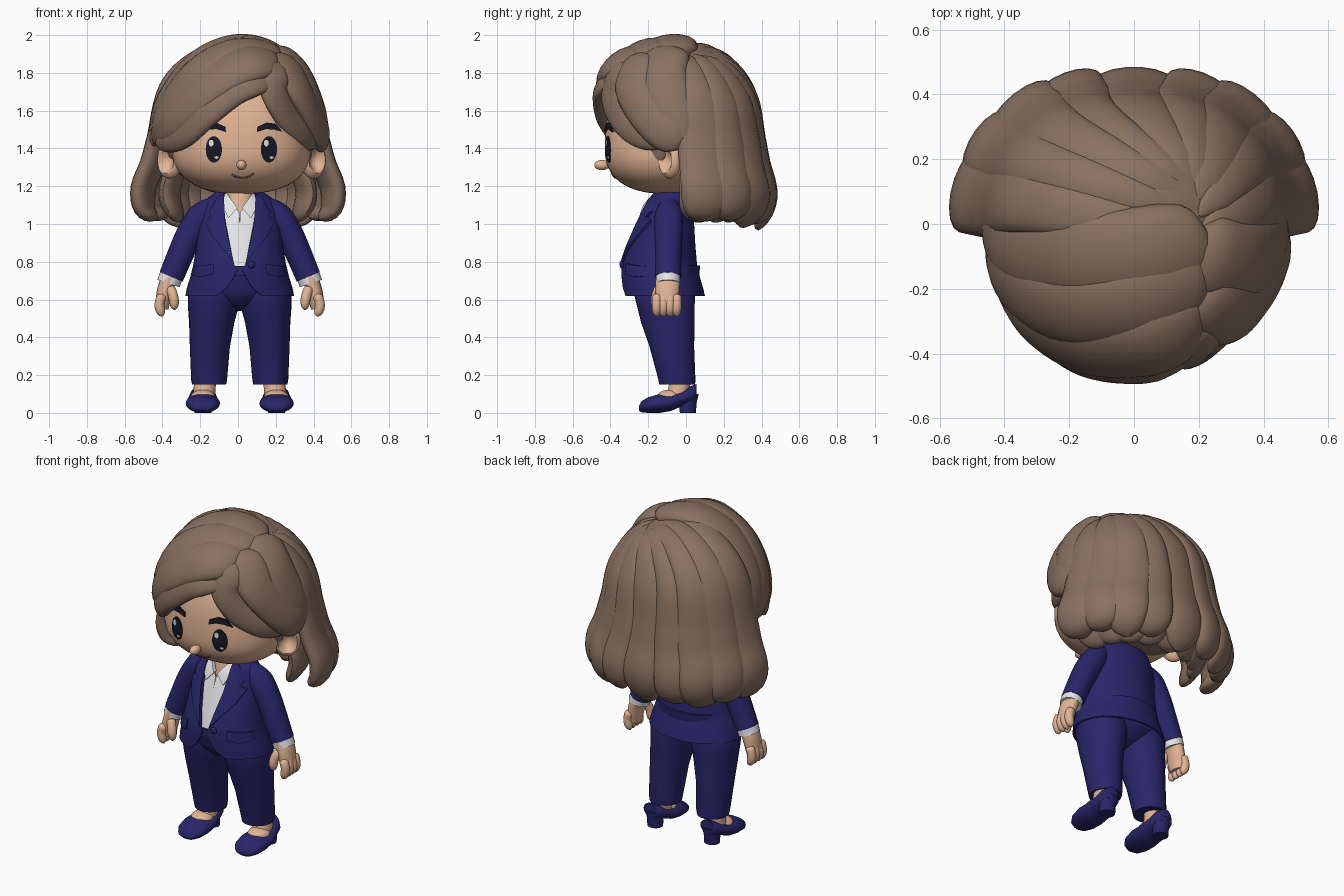
import bpy, bmesh, math
from mathutils import Matrix, Vector as V

if "Cube" in bpy.data.objects:
    bpy.data.objects.remove(bpy.data.objects["Cube"])

def material(name, *rgb):
    m = bpy.data.materials.new(name)
    m.use_nodes = True
    m.diffuse_color = m.node_tree.nodes["Principled BSDF"].inputs["Base Color"].default_value = (*rgb, 1)
    return m

HAIR = material("brown hair", .25, .165, .12)
SKIN = material("skin", .76, .46, .30)
SUIT = material("navy suit", .022, .019, .145)
WHITE = material("white shirt", .8, .8, .82)
DARK = material("eye black", .008, .009, .018)
LIP = material("mouth brown", .2, .07, .04)
parts = []
shift = .018  # sideways offset of the group being built

def finish(name, bm, mat, thickness=0):
    bmesh.ops.recalc_face_normals(bm, faces=bm.faces)
    if thickness:
        bmesh.ops.solidify(bm, geom=bm.faces[:], thickness=thickness)
    me = bpy.data.meshes.new(name)
    bm.to_mesh(me)
    bm.free()
    me.materials.append(mat)
    ob = bpy.data.objects.new(name, me)
    ob.location.x = shift
    bpy.context.collection.objects.link(ob)
    parts.append(ob)

def loft(name, rings, mat, wrap=True, thickness=0):
    """Skin a row of equal rings; capped when the rings are closed."""
    bm = bmesh.new()
    rows = [[bm.verts.new(p) for p in r] for r in rings]
    n = len(rows[0])
    for a, b in zip(rows, rows[1:]):
        for i in range(n if wrap else n - 1):
            bm.faces.new((a[i], a[(i + 1) % n], b[(i + 1) % n], b[i]))
    if wrap:
        bm.faces.new(rows[0])
        bm.faces.new(rows[-1])
    finish(name, bm, mat, thickness)

def spline(pts, t):
    """Catmull-Rom point at t in 0..1 of a list of vectors."""
    i = min(int(t * (len(pts) - 1)), len(pts) - 2)
    f = t * (len(pts) - 1) - i
    b, c = pts[i], pts[i + 1]
    a = pts[i - 1] if i else b * 2 - c
    d = pts[i + 2] if i + 2 < len(pts) else c * 2 - b
    return (b * 2 + (c - a) * f + (a * 2 - b * 5 + c * 4 - d) * f * f + (b * 3 - a - c * 3 + d) * f ** 3) / 2

def tube(name, pts, size, mat, flat=1, out=None, steps=20, sides=14):
    """Sweep an ellipse; size(t) is its half width, flat its thickness ratio."""
    pts, rings = [V(p) for p in pts], []
    for t in (k / steps for k in range(steps + 1)):
        p = spline(pts, t)
        tan = (spline(pts, min(1, t + .02)) - spline(pts, max(0, t - .02))).normalized()
        n = V(out) if out else p - V((0, -.03, 1.45))
        n = (n - tan * n.dot(tan)).normalized()
        rings.append([p + tan.cross(n) * u + n * v * flat for u, v in oval(0, 0, size(t), size(t), sides)])
    loft(name, rings, mat)

def taper(w, start=.45, tip=.72):
    return lambda t: (w * min(1, start + 1.2 * t) * math.sqrt(min(1, .04 + 9 * t))
                      * math.sqrt(1 - .97 * (max(0, t - tip) / (1 - tip)) ** 2))

def ball(name, centre, radii, mat, shape=lambda d: d):
    bm = bmesh.new()
    bmesh.ops.create_uvsphere(bm, u_segments=40, v_segments=28, radius=1)
    for v in bm.verts:
        v.co = V(c + r * x for c, r, x in zip(centre, radii, shape(v.co)))
    finish(name, bm, mat)

def patch(name, outline, surf, mat, lift=.006, cuts=4):
    """Plate laid over a surface y = surf(x, z), from a star-shaped outline."""
    ends = outline[1:] + outline[:1]
    edge = [V(a).lerp(V(b), k / cuts) for a, b in zip(outline, ends) for k in range(cuts)]
    mid = sum(edge, V((0, 0))) / len(edge)
    rings = []
    for s, h in ((1, -.012), (1, lift), (.7, lift), (.4, lift), (.05, lift)):
        q = [mid.lerp(e, s) for e in edge]
        rings.append([V((p.x, surf(p.x, p.y) - h, p.y)) for p in q])
    loft(name, rings, mat)

def oval(x, z, rx, rz, n=24):
    return [(x + rx * math.cos(math.tau * i / n), z + rz * math.sin(math.tau * i / n)) for i in range(n)]

def ellipse(cx, cy, rx, ry, z):
    return [V((x, y, z)) for x, y in oval(cx, cy, rx, ry, 32)]

# Head: a boxy egg with a flat chin
P = 2.4

def head_shape(d):
    k = sum(abs(c) ** P for c in d) ** (-1 / P)
    return d.x * k, d.y * k, d.z * k * (.46 / .24 if d.z > 0 else 1)

def face_y(x, z):
    h = (z - 1.4) / (.46 if z > 1.4 else .24)
    return -.1 - .33 * max(0, 1 - abs(x / .365) ** P - abs(h) ** P) ** (1 / P)

def ear_shape(d):
    hollow = max(0, 1 - (d.x ** 2 + d.z ** 2) / .5) if d.y < 0 else 0
    return Matrix.Rotation(s * math.radians(38), 3, "Z") @ V((d.x * .075, (d.y + 1.1 * hollow) * .05, d.z * .098))

ball("head", (0, -.1, 1.4), (.365, .33, .24), SKIN, head_shape)
ball("nose", (0, -.445, 1.312), (.027, .04, .027), SKIN)
SMILE = [(-.05, 1.262), (-.025, 1.25), (.01, 1.245), (.04, 1.252), (.065, 1.268)]
tube("mouth", [(x, face_y(x, z), z) for x, z in SMILE], lambda t: .005, LIP, out=(0, 1, 0), sides=8)
BROW = [(.082, 1.487), (.085, 1.515), (.135, 1.537), (.185, 1.53), (.217, 1.488), (.17, 1.501), (.13, 1.502)]
for s, side in ((1, "left"), (-1, "right")):
    ball(side + "_ear", (s * .38, -.085, 1.338), (1, 1, 1), SKIN, ear_shape)
    patch(side + "_eye", oval(s * .146, 1.395, .043, .07), face_y, DARK, .004, 1)
    patch(side + "_eye_glint", oval(s * .146 - .014, 1.428, .013, .018, 12), face_y, WHITE, .007, 1)
    patch(side + "_eye_spark", oval(s * .146 + .014, 1.352, .011, .007, 12), face_y, WHITE, .007, 1)
    patch(side + "_brow", [(s * x, z) for x, z in BROW], face_y, DARK, .009)
    tube(side + "_sideburn", [(s * .32, -.18, 1.52), (s * .347, -.165, 1.43), (s * .352, -.135, 1.33)],
         taper(.065, .8, .4), HAIR, .35)

# Hair: solid core, long locks round the back, swept fringe
shift = 0
ball("hair_core", (0, .02, 1.5), (.42, .36, .35), HAIR, lambda d: (d.x, d.y, d.z * (1.3 if d.z > 0 else 1)))
LOCKS = 9
for i in range(LOCKS):
    a = math.radians(13 + 154 * i / (LOCKS - 1))
    c, q = math.cos(a), math.sin(a)
    e = V((.42 * math.copysign(abs(c) ** .82, c), .39 * q ** .82))
    root = V((.2, .2 * q - .05))
    path = []
    for f in (0, .3, .58, .82, .95):
        x, y = root.lerp(e, f)
        r = abs(x / .42) ** 2.4 + abs(y / .39) ** 2.4
        path.append((x, y - .03, 1.5 + .44 * math.sqrt(max(0, 1 - r))))
    drop = .03 * (i % 2) - .07 * q
    for f, z in ((1.02, 1.45), (1.1, 1.32), (1.22, 1.19), (1.2, 1.08), (1.05, 1.04 + drop)):
        path.append((e.x * f, e.y * (1 + (f - 1) * .75) - .03, z))
    tube("back_lock", path, taper(.135 - .012 * (i % 2), .3, .78), HAIR, .44 + .05 * (i % 2), steps=36, sides=18)
    # shorter locks lining the inside of the hair
    lining = ((.7, 1.45), (.8, 1.3), (.88, 1.15), (.76, 1.01))
    tube("inner_lock", [(e.x * f, e.y * f - .02, z) for f, z in lining], taper(.12), HAIR, .4)
FRINGE = {
    "crown_sweep": (.14, (.22, -.03, 1.87), (.16, -.06, 1.915), (-.02, -.09, 1.935), (-.21, -.1, 1.85),
                    (-.37, -.06, 1.65), (-.45, .02, 1.4)),
    "top_sweep": (.13, (.22, -.16, 1.86), (.16, -.18, 1.9), (-.02, -.25, 1.9), (-.22, -.26, 1.79),
                  (-.37, -.17, 1.6), (-.44, -.04, 1.43)),
    "upper_fringe": (.125, (.21, -.28, 1.82), (.15, -.31, 1.855), (.02, -.375, 1.83), (-.17, -.37, 1.715),
                     (-.32, -.28, 1.57), (-.43, -.12, 1.45)),
    "lower_fringe": (.098, (.19, -.36, 1.75), (.1, -.405, 1.757), (-.02, -.43, 1.715), (-.17, -.41, 1.6),
                     (-.3, -.315, 1.485), (-.43, -.15, 1.425)),
    "left_fringe": (.09, (.16, -.29, 1.86), (.185, -.355, 1.81), (.195, -.385, 1.7), (.26, -.335, 1.575),
                    (.35, -.235, 1.485), (.43, -.09, 1.435)),
    "left_sweep": (.115, (.17, -.2, 1.87), (.23, -.25, 1.85), (.31, -.27, 1.73), (.38, -.2, 1.6),
                   (.43, -.1, 1.49), (.45, -.01, 1.42)),
    "left_crown": (.13, (.16, -.07, 1.88), (.23, -.1, 1.885), (.33, -.12, 1.78), (.4, -.07, 1.61), (.45, .02, 1.42)),
}
for name, (w, *path) in FRINGE.items():
    tube(name, path, taper(w, .65), HAIR, .48, steps=30, sides=18)

# Suit torso rows: height, half width, centre y, half depth, half opening
shift = .009
JACKET = [(.62, .288, -.12, .22, .12), (.66, .28, -.125, .216, .07), (.72, .262, -.135, .208, .03),
          (.76, .252, -.14, .203, .015), (.79, .245, -.14, .198, .032), (.88, .23, -.13, .18, .05),
          (1, .215, -.11, .153, .075), (1.08, .2, -.095, .13, .085), (1.14, .168, -.088, .11, .085),
          (1.18, .11, -.08, .088, .075)]
SHIRT = [(.775, .232, -.14, .188, 0), (.88, .215, -.13, .168, 0), (1, .2, -.11, .142, 0),
         (1.06, .185, -.1, .13, .002), (1.1, .165, -.095, .118, .03), (1.16, .11, -.085, .09, .06)]

def front(table):
    def surf(x, z):
        z = min(max(z, table[0][0]), table[-1][0])
        a, b = next((a, b) for a, b in zip(table, table[1:]) if z <= b[0])
        _, rx, yc, ry, _ = V(a).lerp(V(b), (z - a[0]) / (b[0] - a[0]))
        return yc - ry * math.sqrt(max(0, 1 - (x / rx) ** 2))
    return surf

def wrap_coat(name, table, mat, n=48):
    rings = []
    for z, rx, yc, ry, gap in table:
        a0 = math.asin(gap / rx)
        angles = [a0 + (math.tau - 2 * a0) * i / n for i in range(n + 1)]
        rings.append([V((rx * math.sin(a), yc - ry * math.cos(a), z)) for a in angles])
    loft(name, rings, mat, wrap=False, thickness=.01)

wrap_coat("jacket", JACKET, SUIT)
wrap_coat("shirt", SHIRT, WHITE)
tube("neck", [(0, -.08, 1.24), (0, -.1, 1.12), (0, -.11, 1.02)], lambda t: .075 + .02 * t, SKIN, out=(0, 1, 0))
ball("button", (.062, front(JACKET)(.062, .785) - .008, .785), (.02, .012, .02), SUIT)
LAPEL = [(.085, 1.165), (.076, 1), (.05, .88), (.03, .79), (.075, .85), (.15, .94), (.185, 1.015),
         (.15, 1.04), (.165, 1.065), (.12, 1.14)]
COLLAR = [(.07, 1.165), (.012, 1.085), (.06, 1.03), (.095, 1.1), (.09, 1.15)]
FLAP = [(.135, .79), (.24, .775), (.25, .725), (.2, .72), (.14, .735)]

# Trousers, and shoe rows along the length: y, bottom, top, half width
HIPS = [(.54, .03, .05), (.57, .1, .11), (.61, .2, .15), (.65, .25, .172), (.78, .225, .185)]
loft("trouser_hips", [ellipse(0, -.11, rx, ry, z) for z, rx, ry in HIPS], SUIT)
loft("waistband", [ellipse(0, -.14, .228, .196, z) for z in (.725, .778)], SUIT)
LEG = [(.15, .162, .09, -.047, .095), (.175, .162, .095, -.048, .098), (.35, .158, .106, -.075, .118),
       (.48, .148, .12, -.096, .142), (.56, .14, .134, -.106, .152), (.62, .136, .138, -.113, .16),
       (.68, .13, .125, -.115, .155)]
SHOE = [(-.25, .012, .035, .03), (-.235, .003, .062, .06), (-.2, 0, .083, .083), (-.14, 0, .1, .091),
        (-.08, .01, .1, .088), (-.02, .036, .116, .076), (.03, .052, .144, .066), (.055, .06, .154, .042)]
for s, side in ((1, "left"), (-1, "right")):
    patch(side + "_lapel", [(s * x, z) for x, z in LAPEL], front(JACKET), SUIT, .014)
    patch(side + "_shirt_collar", [(s * x, z) for x, z in COLLAR], front(SHIRT), WHITE, .014)
    patch(side + "_pocket_flap", [(s * x, z) for x, z in FLAP], front(JACKET), SUIT, .014)
    loft(side + "_trouser_leg", [ellipse(s * x, y, rx, ry, z) for z, x, rx, y, ry in LEG], SUIT)
    # Feet and heeled shoes
    tube(side + "_ankle", [(s * .175, -.03, .25), (s * .185, -.035, .14), (s * .19, -.05, .07)],
         lambda t: .058, SKIN, out=(0, 1, 0))
    ball(side + "_foot", (s * .194, -.085, .085), (.064, .068, .038), SKIN)
    loft(side + "_shoe", [[V((u, y, v)) for u, v in oval(s * .195, (b + t) / 2, w, (t - b) / 2)]
                          for y, b, t, w in SHOE], SUIT)
    loft(side + "_heel", [ellipse(s * .195, .01, r, r * .95, z) for z, r in ((0, .045), (.05, .048), (.1, .06))], SUIT)
    # Arms, cuffs and hands
    tube(side + "_sleeve", [(s * .13, -.09, 1.1), (s * .2, -.09, 1.045), (s * .265, -.092, .945),
                            (s * .315, -.094, .835), (s * .363, -.095, .72)],
         lambda t: .05 + .028 * min(1, t * 3.5) - .012 * t, SUIT, 1.05, out=(0, 1, 0))
    tube(side + "_cuff", [(s * .36, -.095, .735), (s * .377, -.095, .685)], lambda t: .062, WHITE, 1.05, out=(0, 1, 0))
    tube(side + "_palm", [(s * .37, -.095, .72), (s * .392, -.098, .66), (s * .405, -.1, .6), (s * .41, -.1, .55)],
         lambda t: (.042 + .005 * t) * (1 - .3 * t * t), SKIN, 1.55, out=(0, 1, 0))
    digits = [((.41, y, .63), (.425, y, .57), (.41, y, .51)) for y in (-.155, -.12, -.085, -.05)]
    for path in digits + [((.37, -.14, .67), (.35, -.16, .61), (.345, -.16, .545))]:
        tube(side + "_finger", [(s * x, y, z) for x, y, z in path], taper(.026, 1, .6), SKIN, out=(0, 1, 0), steps=12)

bpy.ops.object.select_all(action="DESELECT")
for ob in parts:
    ob.select_set(True)
bpy.context.view_layer.objects.active = parts[0]
bpy.ops.object.shade_smooth_by_angle(angle=math.radians(50))
